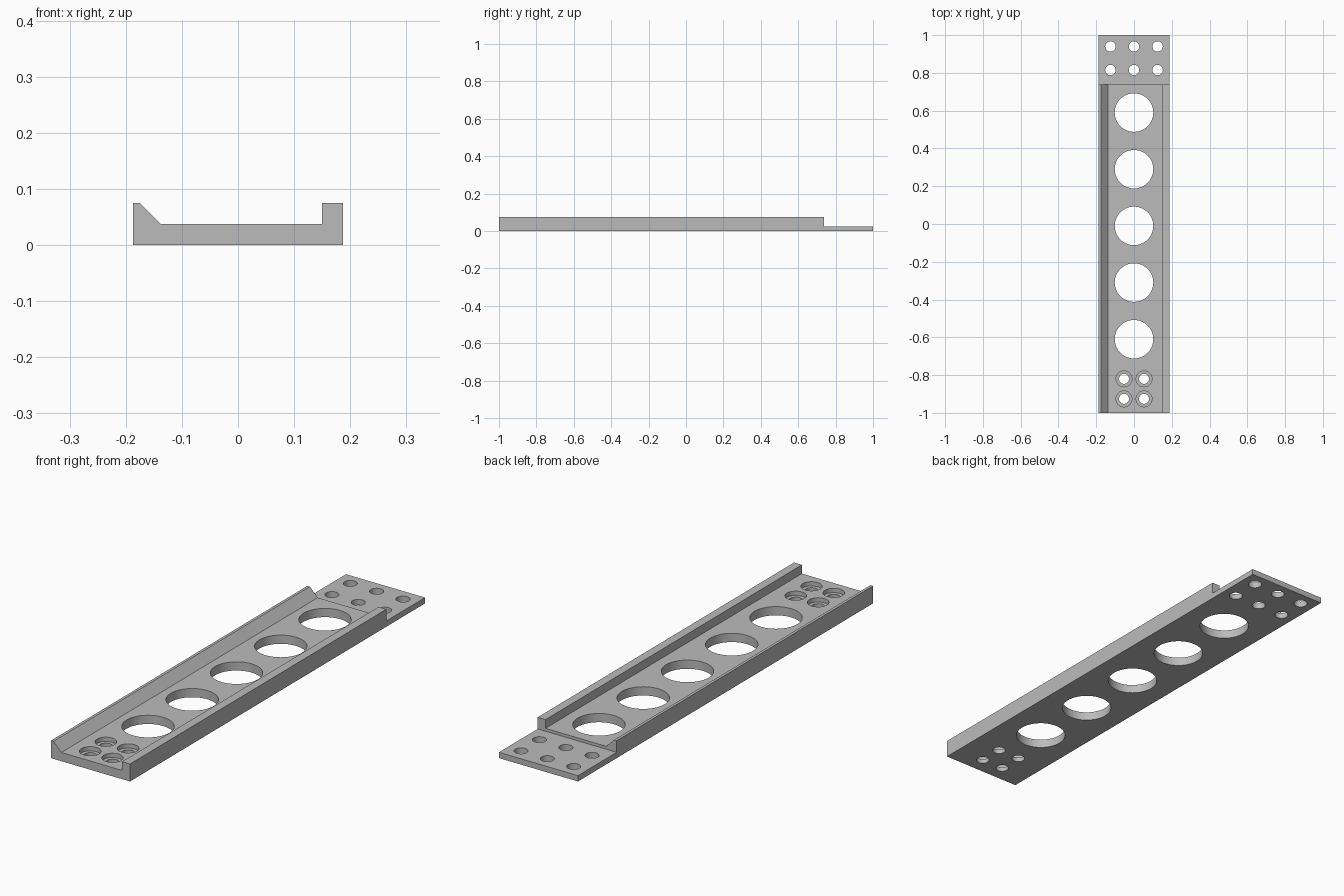
import bpy
import bmesh
import math
from mathutils import Matrix

cube = bpy.data.objects.get("Cube")
if cube:
    bpy.data.objects.remove(cube, do_unlink=True)

HALF_W, HEIGHT, FLOOR, PLATE = 0.1875, 0.075, 0.0375, 0.025
STEP_Y = 0.738

grey = bpy.data.materials.new("plain_grey")
grey.use_nodes = True
colour = (0.50, 0.50, 0.50, 1)
grey.diffuse_color = colour
grey.node_tree.nodes["Principled BSDF"].inputs["Base Color"].default_value = colour


def make_object(name, bm):
    bmesh.ops.recalc_face_normals(bm, faces=bm.faces)
    mesh = bpy.data.meshes.new(name)
    bm.to_mesh(mesh)
    bm.free()
    mesh.materials.append(grey)
    obj = bpy.data.objects.new(name, mesh)
    bpy.context.collection.objects.link(obj)
    return obj


def drills(name, centres, radius, z0, z1, sides):
    """One cutter holding a cylinder at each centre."""
    bm = bmesh.new()
    for x, y in centres:
        bmesh.ops.create_cone(bm, cap_ends=True, segments=sides, radius1=radius,
                              radius2=radius, depth=z1 - z0,
                              matrix=Matrix.Translation((x, y, (z0 + z1) / 2)))
    return make_object(name, bm)


# Channel rail: profile with a sloped lip and a square lip, extruded along y
profile = [(-HALF_W, 0), (HALF_W, 0), (HALF_W, HEIGHT), (0.15, HEIGHT),
           (0.15, FLOOR), (-0.138, FLOOR), (-0.1755, HEIGHT), (-HALF_W, HEIGHT)]
bm = bmesh.new()
face = bm.faces.new([bm.verts.new((x, -1, z)) for x, z in profile])
ext = bmesh.ops.extrude_face_region(bm, geom=[face])
bmesh.ops.translate(bm, vec=(0, 2, 0),
                    verts=[g for g in ext["geom"] if isinstance(g, bmesh.types.BMVert)])
rail = make_object("channel_rail", bm)

# Step that leaves the thin mounting plate at the back
bm = bmesh.new()
bmesh.ops.create_cube(bm, size=1, matrix=Matrix.Translation((0, STEP_Y + 0.25, PLATE + 0.1))
                      @ Matrix.Diagonal((0.6, 0.5, 0.2, 1)))
step = make_object("plate_step_cutter", bm)

# Lightening holes, plate holes and counterbored screw holes
large = [(0, 0.59 - 0.3 * i) for i in range(5)]
plate = [(x, y) for x in (-0.125, 0, 0.125) for y in (0.815, 0.94)]
screws = [(x, y) for x in (-0.053, 0.053) for y in (-0.82, -0.926)]
cutters = [
    step,
    drills("large_hole_cutter", large, 0.102, -0.1, 0.2, 64),
    drills("plate_hole_cutter", plate, 0.0275, -0.1, 0.2, 32),
    drills("screw_hole_cutter", screws, 0.0265, -0.1, 0.2, 32),
    drills("counterbore_cutter", screws, 0.042, 0.019, 0.2, 32),
]
for cutter in cutters:
    cutter.hide_render = True
    mod = rail.modifiers.new(cutter.name, 'BOOLEAN')
    mod.operation = 'DIFFERENCE'
    mod.solver = 'EXACT'
    mod.object = cutter

# Bake the cuts and discard the cutters
bpy.context.view_layer.update()
graph = bpy.context.evaluated_depsgraph_get()
cut_mesh = bpy.data.meshes.new_from_object(rail.evaluated_get(graph))
rail.modifiers.clear()
rail.data = cut_mesh
for cutter in cutters:
    bpy.data.objects.remove(cutter, do_unlink=True)

# Smooth hole walls, sharp edges elsewhere
bpy.ops.object.select_all(action='DESELECT')
rail.select_set(True)
bpy.context.view_layer.objects.active = rail
bpy.ops.object.shade_smooth_by_angle(angle=math.radians(30))
